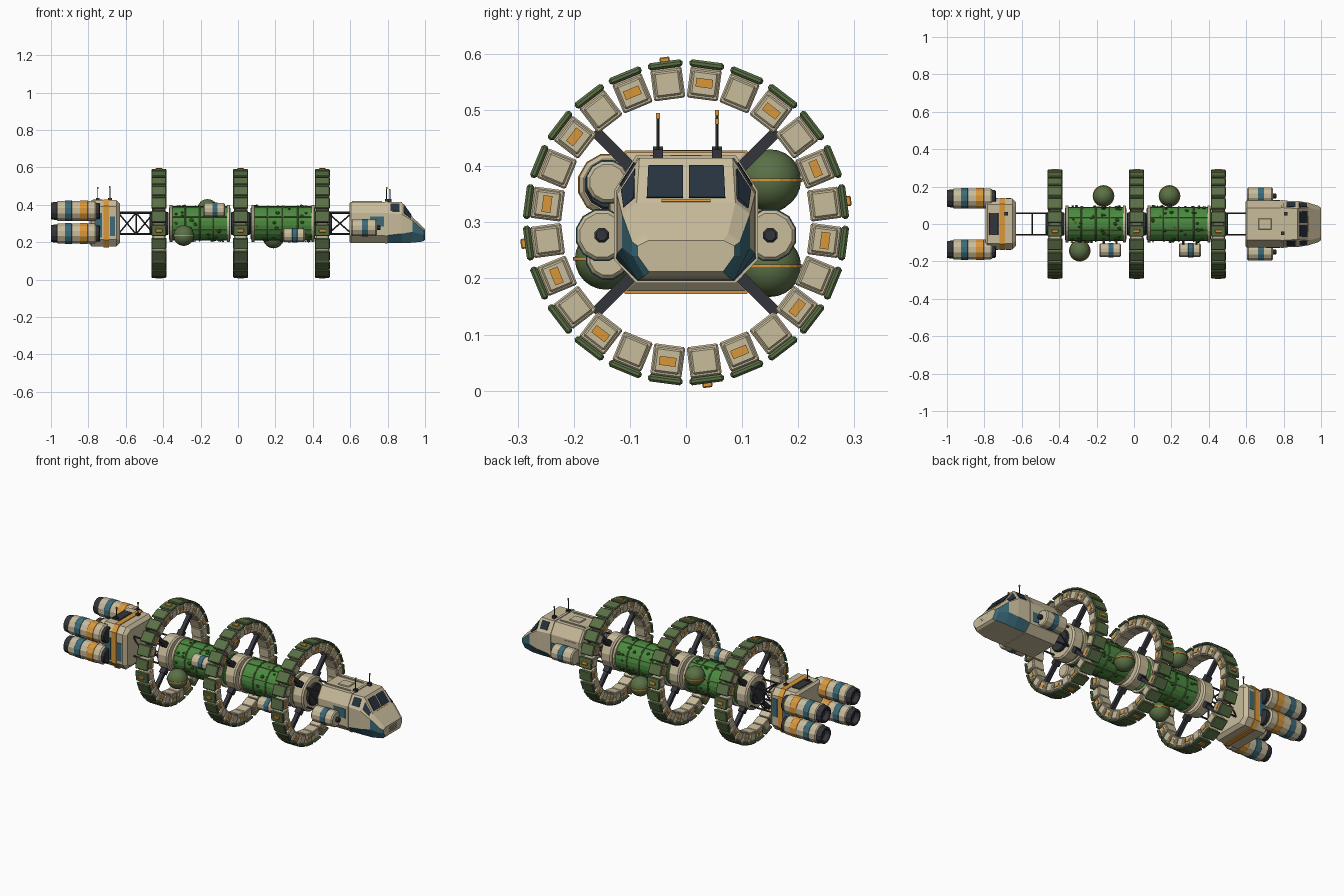
import bpy, bmesh, random
from math import pi, cos, sin, radians
from mathutils import Matrix, Vector

if "Cube" in bpy.data.objects:
    bpy.data.objects.remove(bpy.data.objects["Cube"])

random.seed(4)
CZ = 0.30  # height of the ship's long axis

def mat(name, hexcol):
    m = bpy.data.materials.new(name)
    c = [int(hexcol[i:i + 2], 16) / 255 for i in (0, 2, 4)]
    m.diffuse_color = [((v + 0.055) / 1.055) ** 2.4 for v in c] + [1]
    m.use_nodes = True
    m.node_tree.nodes["Principled BSDF"].inputs["Base Color"].default_value = m.diffuse_color
    return m

BEIGE, TEAL, ORANGE = mat("beige", "C9BC9C"), mat("teal", "3B6B7A"), mat("orange", "D9973A")
GREEN, MOSS, LEAF = mat("green", "4A8A3E"), mat("moss", "5A7046"), mat("leaf", "3C6428")
DARK, GLASS = mat("dark", "34353B"), mat("glass", "26323E")

def finish(name, bm, *mats, bevel=0, smooth=False):
    bmesh.ops.recalc_face_normals(bm, faces=bm.faces)
    me = bpy.data.meshes.new(name)
    bm.to_mesh(me)
    bm.free()
    for m in mats:
        me.materials.append(m)
    if smooth:
        me.polygons.foreach_set("use_smooth", [True] * len(me.polygons))
    o = bpy.data.objects.new(name, me)
    bpy.context.collection.objects.link(o)
    if bevel:
        b = o.modifiers.new("bevel", 'BEVEL')
        b.width, b.segments = bevel, 1
    return o

def add_box(bm, loc, size, M=Matrix()):
    bmesh.ops.create_cube(bm, size=1, matrix=M @ Matrix.Translation(loc) @ Matrix.Diagonal((*size, 1)))

def box(name, loc, size, m, bevel=0):
    bm = bmesh.new()
    add_box(bm, loc, size)
    return finish(name, bm, m, bevel=bevel)

def add_rod(bm, a, b, r, n=6):
    a, b = Vector(a), Vector(b)
    d = b - a
    M = Matrix.Translation((a + b) / 2) @ d.to_track_quat('Z', 'Y').to_matrix().to_4x4()
    bmesh.ops.create_cone(bm, cap_ends=True, segments=n, radius1=r, radius2=r, depth=d.length, matrix=M)

def lathe(name, y, z, prof, m, n=12):
    """Revolve (x, radius) points about a line along x."""
    bm = bmesh.new()
    rings = [[bm.verts.new((x, y + r * cos(2 * pi * (i + .5) / n), z + r * sin(2 * pi * (i + .5) / n)))
              for i in range(n)] for x, r in prof]
    for p, q in zip(rings, rings[1:]):
        for i in range(n):
            bm.faces.new((p[i], p[(i + 1) % n], q[(i + 1) % n], q[i]))
    bm.faces.new(rings[0])
    bm.faces.new(rings[-1])
    return finish(name, bm, m)

def tube(name, y, z, x0, x1, r, m, n=12, c=0.004):
    return lathe(name, y, z, [(x0, r - c), (x0 + c, r), (x1 - c, r), (x1, r - c)], m, n)

def octa(x, wt, wm, wb, z0, z1, z2, z3):
    return [Vector((x, y, z)) for y, z in ((wb, z0), (wm, z1), (wm, z2), (wt, z3),
                                           (-wt, z3), (-wm, z2), (-wm, z1), (-wb, z0))]

def loft(name, secs, accent=lambda s, i: 0):
    bm = bmesh.new()
    R = [[bm.verts.new(v) for v in s] for s in secs]
    for s, (p, q) in enumerate(zip(R, R[1:])):
        for i in range(8):
            bm.faces.new((p[i], p[(i + 1) % 8], q[(i + 1) % 8], q[i])).material_index = accent(s, i)
    bm.faces.new(R[0])
    bm.faces.new(R[-1])
    return finish(name, bm, BEIGE, TEAL)

def panel(name, a, b, i, u0, u1, v0, v1, m, t=0.003):
    """Thin plate on facet i between two loft sections, u along x and v around."""
    j = (i + 1) % 8
    P = lambda u, v: a[i].lerp(b[i], u).lerp(a[j].lerp(b[j], u), v)
    q = [P(u0, v0), P(u1, v0), P(u1, v1), P(u0, v1)]
    nrm = (q[1] - q[0]).cross(q[3] - q[0]).normalized()
    if nrm.dot(q[0] - Vector((q[0].x - .05, 0, CZ))) < 0:
        nrm = -nrm
    bm = bmesh.new()
    lo, hi = [bm.verts.new(v - nrm * t) for v in q], [bm.verts.new(v + nrm * t) for v in q]
    bm.faces.new(lo)
    bm.faces.new(hi)
    for k in range(4):
        bm.faces.new((lo[k], lo[(k + 1) % 4], hi[(k + 1) % 4], hi[k]))
    finish(name, bm, m)

# Habitat rings: 24 cabins with outer plates, windows, lamps, spokes and hub
for x in (-0.4225, 0.0135, 0.451):
    cab, plate, win, lamp, spoke = [bmesh.new() for _ in range(5)]
    for k in range(24):
        M = Matrix.Translation((x, 0, CZ)) @ Matrix.Rotation(radians(7.5 + 15 * k), 4, 'X')
        add_box(cab, (0, .249, 0), (.066, .056, .056), M)
        add_box(cab, (0, .249, 0), (.072, .044, .046), M)
        add_box(plate, (0, .283, 0), (.08, .013, .062), M)
        if k % 2:
            for s in (-1, 1):
                add_box(win, (s * .036, .25, 0), (.006, .016, .03), M)
        if k % 6 == 0:
            add_box(lamp, (0, .29, 0), (.035, .014, .018), M)
    for k in range(4):
        M = Matrix.Translation((x, 0, CZ)) @ Matrix.Rotation(radians(45 + 90 * k), 4, 'X')
        add_box(spoke, (0, .155, 0), (.022, .15, .02), M)
        add_box(spoke, (0, .113, 0), (.034, .03, .03), M)
    finish("ring_cabins", cab, BEIGE, bevel=.003)
    finish("ring_outer_plates", plate, MOSS, bevel=.004)
    finish("ring_windows", win, ORANGE)
    finish("ring_lamps", lamp, ORANGE, bevel=.002)
    finish("ring_spokes", spoke, DARK)
    tube("ring_hub", 0, CZ, x - .035, x + .035, .1, BEIGE, 16, .008)
    tube("hub_core", 0, CZ, x - .052, x + .052, .062, DARK, 16)

# Green garden modules with ribs, lengthwise pipes and foliage
for x0, x1 in ((-.37, -.04), (.068, .412)):
    tube("garden_module", 0, CZ, x0, x1, .093, GREEN, 24, .01)
    for k in range(5):
        xr = x0 + .012 + (x1 - x0 - .024) * k / 4
        end = k in (0, 4)
        tube("module_rib", 0, CZ, xr - (.008 if end else .004), xr + (.008 if end else .004),
             .1 if end else .097, BEIGE if end else MOSS, 24, .002)
    pipes, leaves, buds = bmesh.new(), bmesh.new(), bmesh.new()
    for k in range(8):
        a = pi / 8 + k * pi / 4
        add_rod(pipes, (x0 + .01, .094 * cos(a), CZ + .094 * sin(a)), (x1 - .01, .094 * cos(a), CZ + .094 * sin(a)), .003)
    for k in range(60):
        a, xx = random.uniform(0, 2 * pi), random.uniform(x0 + .03, x1 - .03)
        M = Matrix.Translation((xx, .096 * cos(a), CZ + .096 * sin(a))) @ Matrix.Rotation(a, 4, 'X')
        bmesh.ops.create_icosphere(buds if k % 10 == 0 else leaves, subdivisions=1,
                                   radius=.005 if k % 10 == 0 else random.uniform(.006, .011),
                                   matrix=M @ Matrix.Diagonal((1.2, .7, 1, 1)))
    finish("module_pipes", pipes, MOSS)
    finish("module_foliage", leaves, LEAF)
    finish("module_buds", buds, ORANGE)

# Spherical tanks with orange equator bands
struts = bmesh.new()
for x, y, z in ((-.29, -.143, .235), (-.163, .15, .375), (.19, .15, .222)):
    bm = bmesh.new()
    bmesh.ops.create_uvsphere(bm, u_segments=20, v_segments=12, radius=.055, matrix=Matrix.Translation((x, y, z)))
    finish("sphere_tank", bm, MOSS, smooth=True)
    bm = bmesh.new()
    add_rod(bm, (x, y, z - .003), (x, y, z + .003), .058, 20)
    finish("tank_band", bm, ORANGE)
    add_rod(struts, (x, 0, CZ), (x, y, z), .012, 8)

# Side pods on the modules and beside the command section
for x0, x1, y, z, r in ((-.185, -.07, -.14, .372, .038), (.24, .357, -.14, .237, .038),
                        (.605, .742, .15, .277, .046), (.605, .742, -.15, .277, .046)):
    L = x1 - x0
    tube("side_pod", y, z, x0, x1, r, BEIGE, 12, .006)
    tube("pod_band", y, z, x0 + .42 * L, x0 + .66 * L, r + .002, TEAL, 12, .001)
    if x0 < .5:
        for f in (.2, .8):
            add_rod(struts, (x0 + f * L, 0, CZ), (x0 + f * L, y, z), .007)
    else:
        tube("pod_tip", y, z, x1 - .002, x1 + .02, .014, DARK, 8)
finish("tank_struts", struts, DARK)

# Open trusses fore and aft
for x0, x1, n in ((-.64, -.45, 2), (.48, .61, 1)):
    bm = bmesh.new()
    C = [(.057, .243), (.057, .357), (-.057, .357), (-.057, .243)]
    for k, (y, z) in enumerate(C):
        y2, z2 = C[(k + 1) % 4]
        add_rod(bm, (x0, y, z), (x1, y, z), .0055)
        for s in range(n + 1):
            xa, xb = x0 + (x1 - x0) * s / n, x0 + (x1 - x0) * (s + 1) / n
            add_rod(bm, (xa, y, z), (xa, y2, z2), .0045)
            if s < n and k % 2 == 0:
                add_rod(bm, (xa, y, z), (xb, y2, z2), .004)
    finish("truss", bm, DARK)

# Engine block with orange band and teal side panels
blk = [octa(x, .105 - d, .135 - d, .105 - d, .178 + d, .215, .39, .424 - d)
       for x, d in ((-.795, .012), (-.783, 0), (-.65, 0), (-.632, .018))]
loft("engine_block", blk)
loft_band = loft("engine_block_band", [octa(x, .108, .139, .108, .172, .212, .393, .428) for x in (-.72, -.69)])
loft_band.data.materials[0] = ORANGE
for i in (1, 5):
    panel("block_side_panel", blk[1], blk[2], i, .12, .42, .2, .95, TEAL)
    panel("block_side_panel", blk[1], blk[2], i, .74, .95, .3, .9, TEAL)
box("block_roof_plate", (-.75, 0, .425), (.05, .12, .008), DARK, .002)

# Four engines
for y in (-.137, .137):
    for z in (.367, .246):
        tube("engine_body", y, z, -.972, -.757, .055, BEIGE, 12, .008)
        tube("engine_teal_band", y, z, -.925, -.888, .057, TEAL, 12, .001)
        tube("engine_orange_band", y, z, -.845, -.803, .057, ORANGE, 12, .001)
        tube("engine_collar", y, z, -.762, -.738, .045, DARK)
        lathe("engine_nozzle", y, z, [(-.965, .05), (-.978, .05), (-1, .046), (-1, .036), (-.975, .025)], DARK)

# Command section hull
H = [octa(*s) for s in ((.595, .08, .118, .08, .203, .24, .35, .407), (.603, .086, .125, .086, .195, .235, .355, .415),
                        (.79, .086, .125, .086, .195, .235, .355, .415), (.875, .083, .123, .086, .195, .245, .35, .415),
                        (.932, .088, .114, .086, .197, .255, .315, .335), (.988, .075, .096, .075, .203, .24, .265, .28),
                        (1.0, .066, .086, .066, .212, .24, .258, .268))]
loft("command_hull", H, lambda s, i: int((s >= 2 and i in (0, 6)) or (s >= 4 and i in (1, 5))))
loft("hull_collar", [octa(x, .089, .128, .089, .192, .233, .357, .419) for x in (.785, .8)])
for i, lo, hi in ((2, .2, .85), (4, .15, .8)):
    panel("side_window", H[2], H[3], i, .3, .85, lo, hi, GLASS)
    panel("quarter_window", H[3], H[4], i, .15, .85, lo, hi, GLASS)
panel("windscreen", H[3], H[4], 3, .18, .9, .1, .47, GLASS)
panel("windscreen", H[3], H[4], 3, .18, .9, .53, .9, GLASS)
panel("windscreen_sill", H[3], H[4], 3, .94, .99, .25, .75, ORANGE)
for i in (1, 5):
    panel("hull_side_panel", H[1], H[2], i, .55, .95, .15, .6, TEAL)
    panel("hull_side_panel", H[1], H[2], i, .1, .5, .65, .92, BEIGE)

# Roof seams and hatch, nose grille and nose lamps
for y in (-.06, .06):
    box("roof_rail", (.69, y, .416), (.16, .008, .008), BEIGE)
box("roof_hatch", (.70, 0, .416), (.07, .06, .008), BEIGE, .003)
box("nose_grille", (.993, 0, .242), (.012, .096, .048), DARK, .003)
for k in range(4):
    box("grille_slat", (.997, 0, .228 + k * .0095), (.006, .075, .004), GLASS)
for y in (-.067, .067):
    box("nose_lamp", (.99, y, .247), (.014, .013, .03), ORANGE, .003)

# Antennas
for x, y, z0, h in ((.795, -.05, .415, .075), (.812, .055, .415, .065), (-.75, -.05, .42, .07), (-.685, .055, .42, .075)):
    bm = bmesh.new()
    add_box(bm, (x, y, z0 + .005), (.02, .018, .02))
    add_rod(bm, (x, y, z0), (x, y, z0 + h), .0028)
    finish("antenna", bm, DARK)
    box("antenna_tip", (x, y, z0 + h), (.007, .007, .01), ORANGE)
